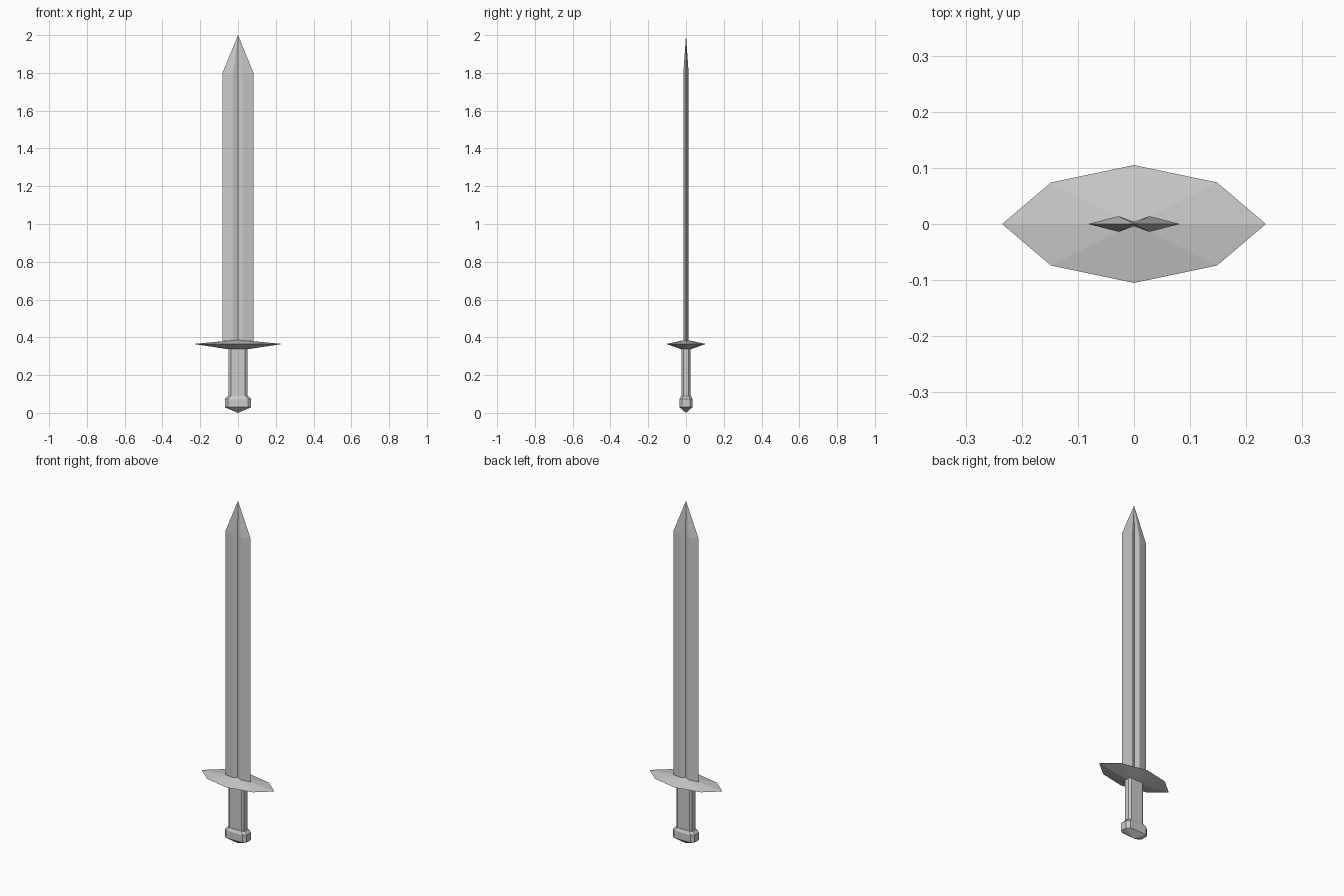
import bpy
import bmesh

if "Cube" in bpy.data.objects:
    bpy.data.objects.remove(bpy.data.objects["Cube"])


def mirrored(quarter):
    """Full outline, counter-clockwise, from points running +x to +y."""
    pts = list(quarter)
    pts += [(-x, y) for x, y in reversed(quarter) if x > 0]
    pts += [(x, -y) for x, y in reversed(pts) if y > 0]
    return pts


def loft(name, outline, levels):
    """Stack scaled outlines (z, sx, sy); a scale of zero closes to a point."""
    bm = bmesh.new()
    n = len(outline)
    rings = []
    for z, sx, sy in levels:
        if sx == 0:
            rings.append([bm.verts.new((0, 0, z))])
        else:
            rings.append([bm.verts.new((x * sx, y * sy, z)) for x, y in outline])
    for a, b in zip(rings, rings[1:]):
        for i in range(n):
            j = (i + 1) % n
            if len(a) == 1:
                bm.faces.new((a[0], b[j], b[i]))
            elif len(b) == 1:
                bm.faces.new((a[i], a[j], b[0]))
            else:
                bm.faces.new((a[i], a[j], b[j], b[i]))
    if len(rings[0]) > 1:
        bm.faces.new(rings[0][::-1])
    if len(rings[-1]) > 1:
        bm.faces.new(rings[-1])
    bmesh.ops.recalc_face_normals(bm, faces=bm.faces)
    mesh = bpy.data.meshes.new(name)
    bm.to_mesh(mesh)
    bm.free()
    obj = bpy.data.objects.new(name, mesh)
    bpy.context.collection.objects.link(obj)
    return obj


# Blade with a central groove, narrowing to a point
blade = mirrored([(0.082, 0), (0.027, 0.014), (0, 0.004)])
loft("blade", blade, [(0.365, 1, 1), (1.8, 1, 1), (2.0, 0, 0)])

# Eight-sided flared guard
guard = mirrored([(0.235, 0), (0.148, 0.074), (0, 0.105)])
loft("guard", guard, [(0.337, 0.22, 0.24), (0.365, 1, 1), (0.387, 0, 0)])

# Grip and pommel share a chamfered rectangular section
handle = mirrored([(0.05, 0.014), (0.038, 0.024)])
loft("grip", handle, [(0.07, 1, 1), (0.345, 1, 1)])
loft("pommel", handle, [(0, 0, 0), (0.03, 1.4, 1.42), (0.074, 1.4, 1.42),
                        (0.09, 1.1, 1.1)])
